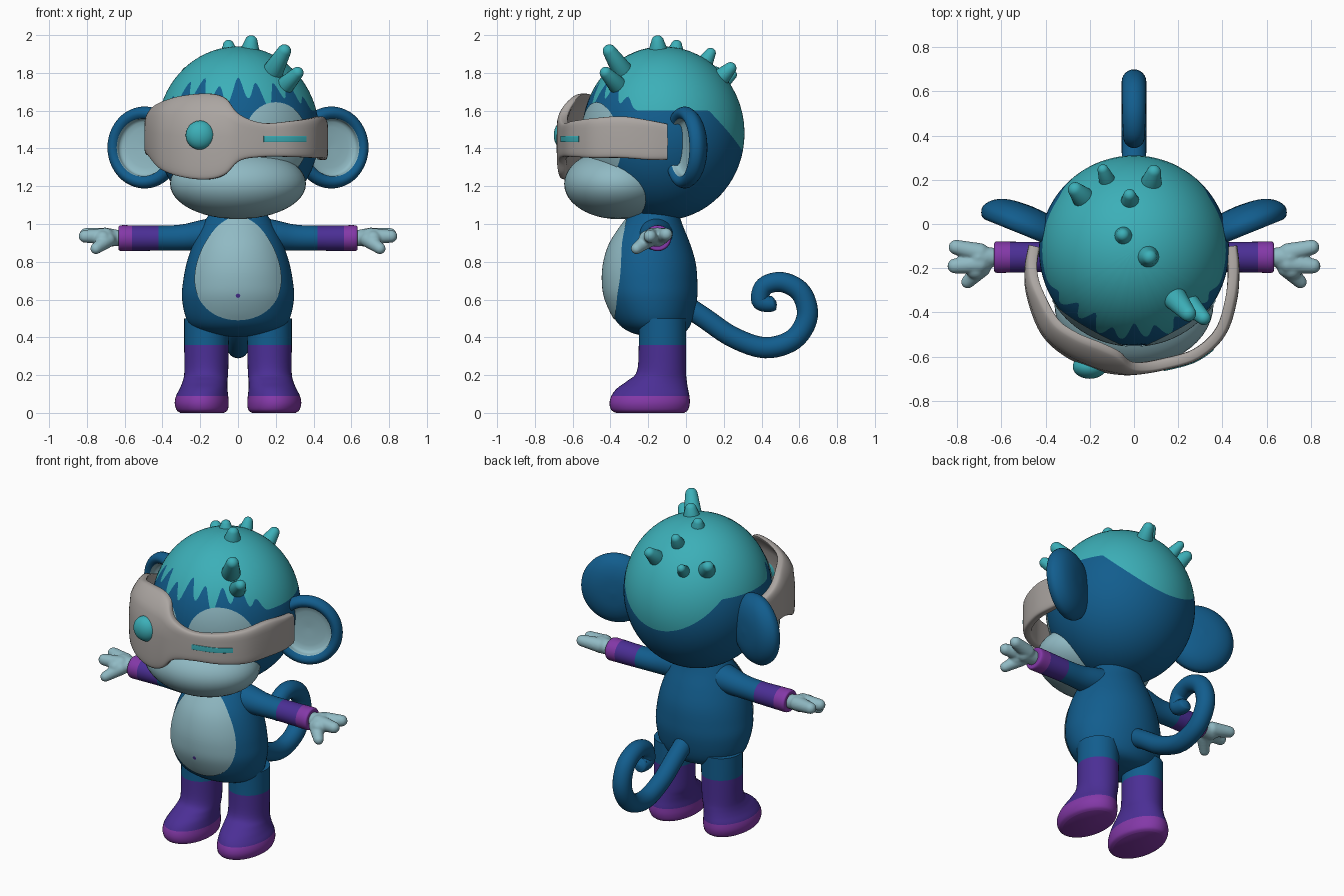
import bpy, bmesh
from math import sin, cos, pi, sqrt, acos, radians
from mathutils import Vector, Matrix

if "Cube" in bpy.data.objects:
    bpy.data.objects.remove(bpy.data.objects["Cube"])


def material(name, *rgb):
    m = bpy.data.materials.new(name)
    m.use_nodes = True
    m.diffuse_color = (*rgb, 1)
    bsdf = m.node_tree.nodes["Principled BSDF"]
    bsdf.inputs["Base Color"].default_value = (*rgb, 1)
    bsdf.inputs["Roughness"].default_value = 0.7
    return m


BLUE = material("blue fur", 0.006, 0.11, 0.27)
TEAL = material("teal hair", 0.045, 0.43, 0.48)
PALE = material("pale skin", 0.28, 0.49, 0.55)
PURPLE = material("purple cloth", 0.07, 0.028, 0.30)
MAGENTA = material("magenta trim", 0.23, 0.04, 0.39)
GREY = material("warm grey", 0.41, 0.38, 0.36)
parts = []


def finish(name, bm, mats, recalc=True):
    if recalc:
        bmesh.ops.recalc_face_normals(bm, faces=bm.faces)
    me = bpy.data.meshes.new(name)
    bm.to_mesh(me)
    bm.free()
    for m in mats:
        me.materials.append(m)
    ob = bpy.data.objects.new(name, me)
    bpy.context.collection.objects.link(ob)
    parts.append(ob)
    return ob


def loft(name, rings, mats, rule=None):
    """Skin closed rings; rule(ring index, face centre) picks the material."""
    bm = bmesh.new()
    vs = [[bm.verts.new(p) for p in r] for r in rings]
    n = len(vs[0])
    for i in range(len(vs) - 1):
        for j in range(n):
            k = (j + 1) % n
            f = bm.faces.new((vs[i][j], vs[i][k], vs[i + 1][k], vs[i + 1][j]))
            if rule:
                f.material_index = rule(i, f.calc_center_median())
    for i, r in ((0, vs[0]), (len(vs) - 2, vs[-1])):
        f = bm.faces.new(r)
        if rule:
            f.material_index = rule(i, f.calc_center_median())
    return finish(name, bm, mats)


def smooth(table, n=5):
    """Catmull-Rom through rows of numbers, n steps per span."""
    out = []
    for i in range(len(table) - 1):
        a, b, c, d = (table[max(i - 1, 0)], table[i], table[i + 1], table[min(i + 2, len(table) - 1)])
        for k in range(n):
            t = k / n
            out.append([q + 0.5 * t * (r - p + t * (2 * p - 5 * q + 4 * r - s + t * (3 * (q - r) + s - p)))
                        for p, q, r, s in zip(a, b, c, d)])
    return out + [list(table[-1])]


def circle(n):
    return [(cos(2 * pi * k / n), sin(2 * pi * k / n)) for k in range(n)]


def ball(name, centre, radii, mat):
    bm = bmesh.new()
    bmesh.ops.create_uvsphere(bm, u_segments=48, v_segments=24, radius=1,
                              matrix=Matrix.Translation(centre) @ Matrix.Diagonal((*radii, 1)))
    return finish(name, bm, [mat])


def blobs(name, specs, mat):
    """Round-ended tapered pegs from p to q."""
    bm = bmesh.new()
    for p, q, r0, r1 in specs:
        p, q = Vector(p), Vector(q)
        rot = (q - p).to_track_quat('Z', 'Y')
        for v in bmesh.ops.create_uvsphere(bm, u_segments=20, v_segments=13, radius=1)["verts"]:
            v.co = q + rot @ v.co * r1 if v.co.z > 0.01 else p + rot @ v.co * r0
    return finish(name, bm, [mat])


def patch(name, outline, centre, surface, mat):
    """Thin skin laid over a front surface, inside an outline of (x, z)."""
    bm = bmesh.new()
    cx, cz = centre
    hub = bm.verts.new((cx, surface(cx, cz), cz))
    prev = None
    for i in range(1, 15):
        pts = [(cx + (x - cx) * i / 14, cz + (z - cz) * i / 14) for x, z in outline]
        ring = [bm.verts.new((x, surface(x, z), z)) for x, z in pts]
        for j in range(len(ring)):
            a, b = ring[j - 1], ring[j]
            bm.faces.new((prev[j - 1], a, b, prev[j]) if prev else (hub, a, b))
        prev = ring
    bm.normal_update()
    if hub.normal.y > 0:
        bmesh.ops.reverse_faces(bm, faces=bm.faces)
    finish(name, bm, [mat], recalc=False)


# Head with a dripping hairline: one ring follows the colour border
HC, HR, HZ = Vector((0, -0.12, 1.48)), 0.43, 0.46


def hairline(a):
    z = 1.6 - 1.2 * max(0, -0.25 - HR * cos(a))
    w = min(1, max(0, (1.25 - abs(a)) / 0.3))
    return z + w * (0.10 + 0.055 * cos(23 * a) + 0.025 * sin(9 * a + 1))


def head_point(a, th):
    return HC + Vector((HR * sin(th) * sin(a), -HR * sin(th) * cos(a), HZ * cos(th)))


angles = [2 * pi * k / 240 - pi for k in range(240)]
border = [acos((hairline(a) - HC.z) / HZ) for a in angles]
TOP = 16
rings = [[head_point(a, b * max(i, 0.05) / TOP) for a, b in zip(angles, border)] for i in range(TOP + 1)]
rings += [[head_point(a, b + (pi - b) * min(i, 23.95) / 24) for a, b in zip(angles, border)] for i in range(1, 25)]
loft("head", rings, [TEAL, BLUE], lambda i, c: int(i >= TOP))


def head_front(x, z):
    e = 0.005
    return HC.y - (HR + e) * sqrt(max(0, 1 - (x / (HR + e)) ** 2 - ((z - HC.z) / (HZ + e)) ** 2))


for s, side in ((1, "left"), (-1, "right")):
    patch(side + "_eye_patch", [(s * 0.2 + 0.17 * c, 1.445 + 0.2 * t) for c, t in circle(48)],
          (s * 0.2, 1.445), head_front, PALE)
ball("muzzle", (0, -0.36, 1.213), (0.36, 0.285, 0.187), PALE)

# Hair tufts, rooted in the skull towards its centre
tufts = []
for x, y, z, r in ((0.07, -0.15, 1.965, 0.034), (-0.05, -0.05, 1.945, 0.03), (-0.02, 0.13, 1.905, 0.028),
                   (0.09, 0.235, 1.825, 0.032), (-0.265, 0.155, 1.80, 0.034), (-0.14, 0.245, 1.79, 0.025),
                   (0.245, -0.405, 1.915, 0.036), (0.315, -0.425, 1.80, 0.032)):
    tip = Vector((x, y, z))
    d = tip - HC
    k = sqrt((d.x / HR) ** 2 + (d.y / HR) ** 2 + (d.z / HZ) ** 2)
    tufts.append((HC + d * 0.97 / k, tip, r * 1.6, r))
blobs("hair_tufts", tufts, TEAL)

# Cupped ears: a turned profile of (radius, depth)
ear = smooth([(0.003, 0.08), (0.1, 0.072), (0.17, 0.045), (0.207, 0), (0.2, -0.04), (0.175, -0.055),
              (0.148, -0.04), (0.13, 0), (0.003, 0.012)], 4)
for s, side in ((1, "left"), (-1, "right")):
    t = radians(22)
    out, front = Vector((s * cos(t), sin(t), 0)), Vector((s * sin(t), -cos(t), 0))
    mid = Vector((s * 0.49, 0.005, 1.405))
    loft(side + "_ear", [[mid + out * r * c - front * d + Vector((0, 0, 1.04 * r * q)) for c, q in circle(48)]
                         for r, d in ear], [BLUE, PALE], lambda i, c: int(i >= 24))

# Visor band: stations of x, y, low z, high z
band = smooth([(-0.45, -0.10, 1.36, 1.54), (-0.468, -0.2, 1.365, 1.58), (-0.46, -0.32, 1.36, 1.63),
               (-0.40, -0.48, 1.29, 1.665), (-0.30, -0.575, 1.25, 1.685), (-0.17, -0.635, 1.235, 1.69),
               (-0.07, -0.655, 1.26, 1.665), (0.01, -0.655, 1.335, 1.58), (0.13, -0.635, 1.355, 1.535),
               (0.28, -0.59, 1.355, 1.545), (0.39, -0.49, 1.35, 1.56), (0.44, -0.34, 1.35, 1.57),
               (0.45, -0.2, 1.34, 1.55), (0.44, -0.10, 1.34, 1.53)], 6)


def band_ring(i, thick, out=0, lo=None, hi=None):
    x, y, z0, z1 = band[i]
    a, b = band[max(i - 1, 0)], band[min(i + 1, len(band) - 1)]
    n = Vector((b[1] - a[1], a[0] - b[0], 0)).normalized()
    z0, z1 = lo or z0, hi or z1
    ring = []
    for c, q in circle(32):
        c, q = [abs(v) ** 0.4 * (1 if v > 0 else -1) for v in (c, q)]
        z = (z0 + z1) / 2 + q * (z1 - z0) / 2
        ring.append(Vector((x, y, z)) + n * (c * thick + out - 3 * max(0, z - 1.52) ** 2))
    return ring


loft("visor", [band_ring(i, 0.027) for i in range(len(band))], [GREY])
slot = [i for i, b in enumerate(band) if 0.125 < b[0] < 0.35 and b[1] < -0.5]
loft("visor_slot", [band_ring(i, 0.004, 0.027, 1.434, 1.466) for i in slot], [TEAL])
ball("visor_lens", (-0.2, -0.645, 1.47), (0.077, 0.055, 0.077), TEAL)

# Torso: z, half width, front y, back y
torso = smooth([(0.405, 0.05, -0.2, -0.08), (0.425, 0.19, -0.29, -0.01), (0.48, 0.265, -0.365, 0.03),
                (0.6, 0.296, -0.425, 0.058), (0.7, 0.29, -0.44, 0.06), (0.8, 0.27, -0.432, 0.05),
                (0.9, 0.235, -0.40, 0.02), (1.0, 0.185, -0.335, -0.02), (1.07, 0.14, -0.28, -0.04)])
loft("torso", [[Vector((w * c, (f + b) / 2 + (b - f) / 2 * q, z)) for c, q in circle(64)]
               for z, w, f, b in torso], [BLUE])


def torso_front(x, z):
    lo, hi = next((p, q) for p, q in zip(torso, torso[1:]) if z <= q[0])
    t = (z - lo[0]) / (hi[0] - lo[0])
    w, f, b = [p + (q - p) * t for p, q in zip(lo[1:], hi[1:])]
    return (f + b) / 2 - ((b - f) / 2 + 0.006) * sqrt(max(0, 1 - (x / (w + 0.006)) ** 2))


patch("belly_patch", [(0.225 * c * (1 - 0.22 * q), 0.765 + 0.275 * q) for c, q in circle(64)],
      (0, 0.74), torso_front, PALE)
patch("navel", [(0.012 * c, 0.62 + 0.012 * q) for c, q in circle(8)], (0, 0.62),
      lambda x, z: torso_front(x, z) - 0.003, PURPLE)

# Legs with boots: z, x, half width, front y, back y
leg = smooth([(0, 0.19, 0.115, -0.37, -0.01), (0.015, 0.19, 0.135, -0.395, 0.01), (0.05, 0.192, 0.143, -0.405, 0.02),
              (0.09, 0.19, 0.138, -0.395, 0.018), (0.13, 0.182, 0.126, -0.365, 0.01), (0.17, 0.174, 0.118, -0.31, 0.004),
              (0.22, 0.168, 0.116, -0.26, 0), (0.36, 0.167, 0.118, -0.25, 0), (0.5, 0.165, 0.12, -0.25, 0)])
# Arms with cuffs: x, y, z, y radius, z radius
arm = smooth([(0.08, -0.16, 0.955, 0.1, 0.09), (0.2, -0.16, 0.94, 0.085, 0.08), (0.3, -0.155, 0.928, 0.07, 0.069),
              (0.42, -0.15, 0.925, 0.068, 0.066), (0.56, -0.15, 0.925, 0.07, 0.068), (0.625, -0.15, 0.925, 0.07, 0.067),
              (0.632, -0.15, 0.925, 0.05, 0.05)])
for s, side in ((1, "left"), (-1, "right")):
    loft(side + "_leg", [[Vector((s * (x + w * c), (f + b) / 2 + (b - f) / 2 * q, z)) for c, q in circle(40)]
                         for z, x, w, f, b in leg], [MAGENTA, PURPLE, BLUE],
         lambda i, c: (c.z > 0.09) + (c.z > 0.36))
    loft(side + "_arm", [[Vector((s * x, y + ry * c, z + rz * q)) for c, q in circle(32)]
                         for x, y, z, ry, rz in arm], [BLUE, PURPLE, MAGENTA],
         lambda i, c: (abs(c.x) > 0.42) + (abs(c.x) > 0.56))
    # Hand: palm, two fingers and a thumb fused together
    pegs = [((0.63, -0.15, 0.925), (0.70, -0.15, 0.93), 0.042, 0.052),
            ((0.66, -0.16, 0.925), (0.715, -0.205, 0.92), 0.04, 0.046),
            ((0.70, -0.13, 0.935), (0.805, -0.105, 0.945), 0.045, 0.034),
            ((0.70, -0.18, 0.935), (0.81, -0.19, 0.935), 0.045, 0.034),
            ((0.69, -0.2, 0.915), (0.752, -0.262, 0.87), 0.042, 0.03)]
    hand = blobs(side + "_hand", [((s * p[0], *p[1:]), (s * q[0], *q[1:]), a, b) for p, q, a, b in pegs], PALE)
    mod = hand.modifiers.new("fuse", 'REMESH')
    mod.mode, mod.voxel_size, mod.use_smooth_shade = 'VOXEL', 0.007, True
    mod = hand.modifiers.new("soften", 'SMOOTH')
    mod.factor, mod.iterations = 0.5, 4

# Curled tail: y, z, radius swept along its path
tail = smooth([(-0.02, 0.58, 0.055), (0.1, 0.5, 0.055), (0.25, 0.4, 0.055), (0.42, 0.345, 0.056),
               (0.57, 0.39, 0.056), (0.642, 0.51, 0.056), (0.61, 0.635, 0.055), (0.51, 0.692, 0.053),
               (0.415, 0.67, 0.05), (0.392, 0.595, 0.047), (0.44, 0.578, 0.044), (0.465, 0.585, 0.036),
               (0.478, 0.59, 0.005)], 6)
rings = []
for i, (y, z, r) in enumerate(tail):
    a, b = tail[max(i - 1, 0)], tail[min(i + 1, len(tail) - 1)]
    n = Vector((0, a[1] - b[1], b[0] - a[0])).normalized()
    rings.append([Vector((r * c, y, z)) + n * r * q for c, q in circle(24)])
loft("tail", rings, [BLUE])

# Smooth shading everywhere, keeping crisp edges
bpy.ops.object.select_all(action='DESELECT')
for ob in parts:
    ob.select_set(True)
bpy.context.view_layer.objects.active = parts[0]
bpy.ops.object.shade_smooth_by_angle(angle=radians(50))
